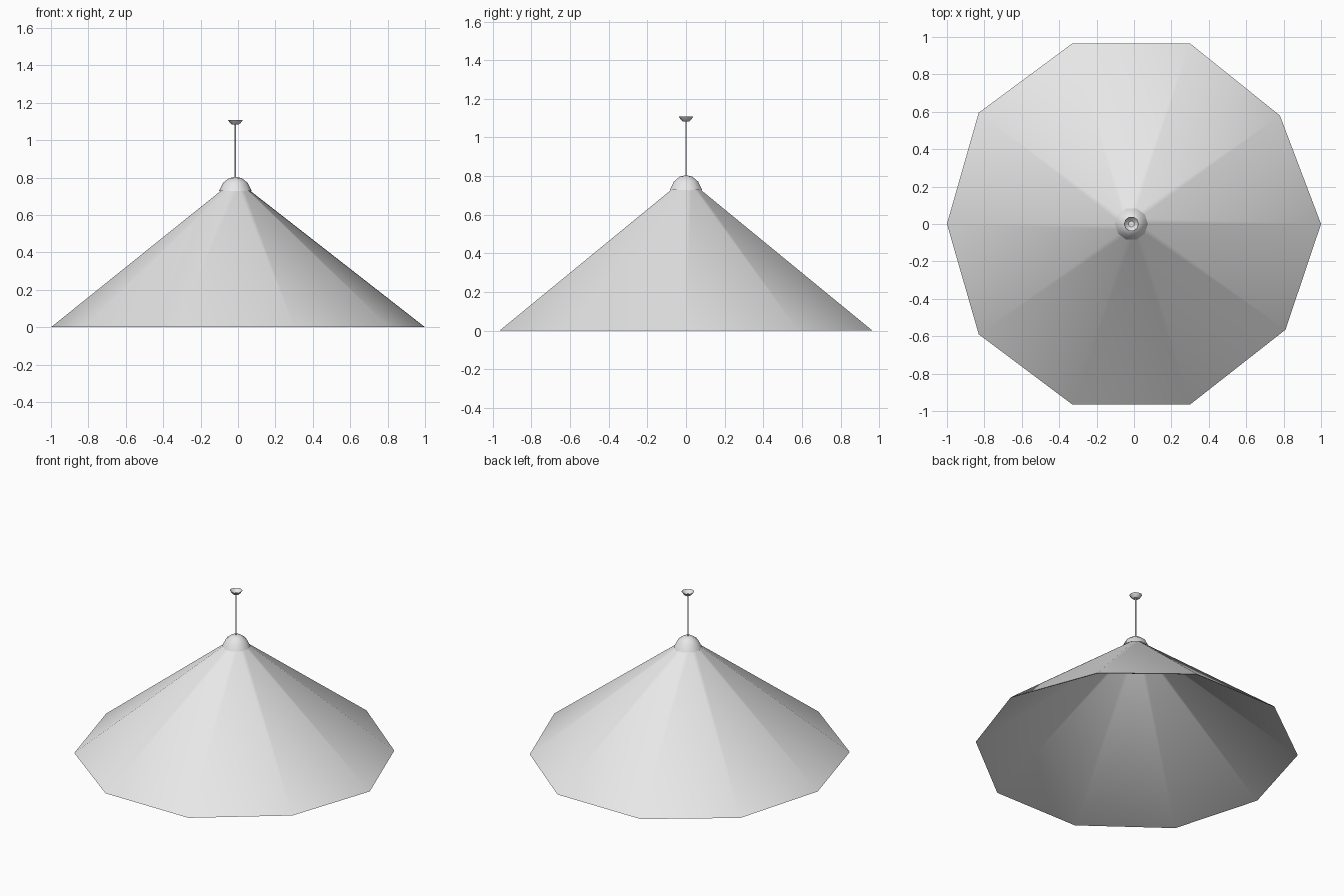
import bpy, bmesh, math

cube = bpy.data.objects.get("Cube")
if cube:
    bpy.data.objects.remove(cube, do_unlink=True)

AXIS_X = -0.014

grey = bpy.data.materials.new("light_grey")
grey.use_nodes = True
color = (0.8, 0.8, 0.8, 1)
grey.diffuse_color = color
grey.node_tree.nodes["Principled BSDF"].inputs["Base Color"].default_value = color


def circle(sides):
    return [(math.cos(math.tau * i / sides), math.sin(math.tau * i / sides))
            for i in range(sides)]


def loft(name, outline, profile, closed=False, caps=()):
    """Sweep an outline up a (scale, height) profile around the lamp axis."""
    bm = bmesh.new()
    rings = [[bm.verts.new((AXIS_X + x * r, y * r, z)) for x, y in outline]
             for r, z in profile]
    pairs = list(zip(rings, rings[1:]))
    if closed:
        pairs.append((rings[-1], rings[0]))
    n = len(outline)
    for low, high in pairs:
        for i in range(n):
            j = (i + 1) % n
            bm.faces.new((low[i], low[j], high[j], high[i]))
    for k in caps:
        bm.faces.new(rings[k] if k else rings[k][::-1])
    mesh = bpy.data.meshes.new(name)
    bm.to_mesh(mesh)
    bm.free()
    obj = bpy.data.objects.new(name, mesh)
    bpy.context.collection.objects.link(obj)
    mesh.materials.append(grey)
    bpy.ops.object.select_all(action="DESELECT")
    obj.select_set(True)
    bpy.context.view_layer.objects.active = obj
    bpy.ops.object.shade_smooth_by_angle(angle=math.radians(40))
    return obj


# Wide ten-sided shade, slightly uneven around the rim, thin and open below
rim = [(1, 0), (0.78, 0.58), (0.30, 0.965), (-0.33, 0.965), (-0.83, 0.595),
       (-1, 0), (-0.83, -0.59), (-0.33, -0.965), (0.30, -0.965), (0.81, -0.565)]
rim = [(x - AXIS_X, y) for x, y in rim]
loft("shade", rim, [(1, 0), (0.05, 0.752), (0.045, 0.75), (0.993, 0)], closed=True)

# Domed cap over the top of the shade
loft("cap", circle(10),
     [(0.088, 0.728), (0.066, 0.772), (0.034, 0.797), (0.008, 0.803)], caps=(-1,))

# Thin hanging cord
loft("cord", circle(6), [(0.004, 0.79), (0.004, 1.09)], caps=(0, -1))

# Ceiling cup, hollow and open at the top
loft("ceiling_cup", circle(10),
     [(0.017, 1.083), (0.029, 1.093), (0.040, 1.108),
      (0.038, 1.108), (0.027, 1.095), (0.016, 1.086)], caps=(0, -1))
